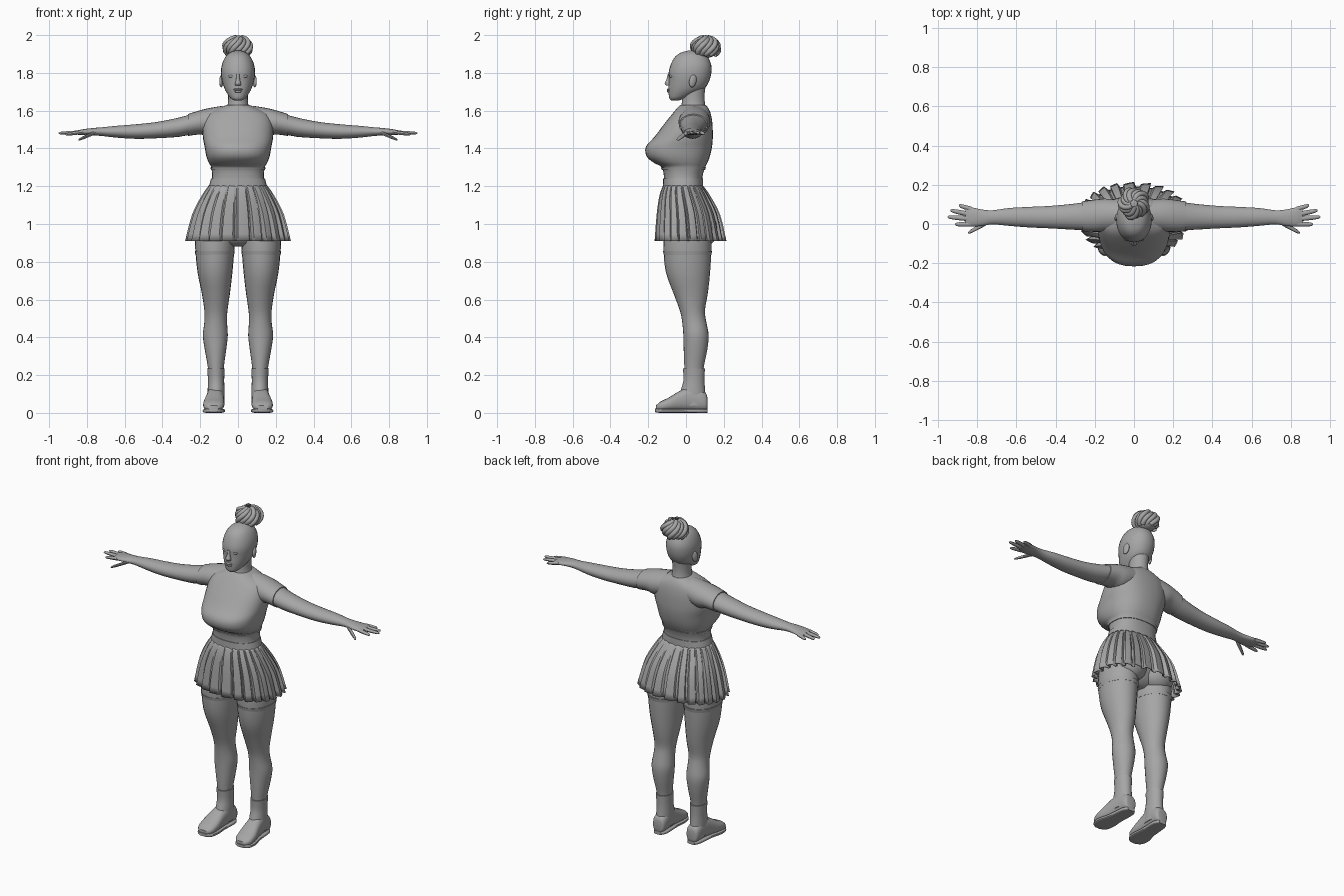
import bpy, bmesh, math
from mathutils import Vector

grey = bpy.data.materials.new("plain grey")
grey.diffuse_color = (0.38, 0.38, 0.38, 1)


def finish(ob, angle=40, mirror=False):
    ob.data.materials.append(grey)
    if mirror:
        ob.modifiers.new("mirror", 'MIRROR')
    bpy.ops.object.select_all(action='DESELECT')
    ob.select_set(True)
    bpy.context.view_layer.objects.active = ob
    bpy.ops.object.shade_smooth_by_angle(angle=math.radians(angle))
    return ob


def spline(rows, steps):
    # smooth in-between sections through the given ones
    out = []
    for i in range(len(rows) - 1):
        p0, p1 = rows[max(i - 1, 0)], rows[i]
        p2, p3 = rows[i + 1], rows[min(i + 2, len(rows) - 1)]
        for s in range(steps):
            t = s / steps
            out.append([0.5 * (2 * b + (c - a) * t + (2 * a - 5 * b + 4 * c - d) * t * t
                               + (3 * b - a - 3 * c + d) * t ** 3)
                        for a, b, c, d in zip(p0, p1, p2, p3)])
    return out + [list(rows[-1])]


def loft(name, rows, axis='z', n=2.0, sides=24, steps=3, mirror=False, pleats=0, caps=True):
    # each row: position on axis, sideways centre, half width, low edge, high edge
    # axis z: (z, x, hw, y front, y back); y: (y, x, hw, z, z); x: (x, y, hw, z, z)
    bm = bmesh.new()
    rings = []
    data = spline(rows, steps)
    for k, (t, c, r, lo, hi) in enumerate(data):
        ring = []
        for i in range(sides):
            a = 2 * math.pi * i / sides
            ca, sa = math.cos(a), math.sin(a)
            m = 1.0
            if pleats:
                ph = (i * pleats / sides) % 1
                m = 1 + (0.02 + 0.07 * k / len(data)) * (0.55 - ph if ph < 0.7 else -1.0)
            u = c + m * r * math.copysign(abs(ca) ** (2 / n), ca)
            v = (lo + hi) / 2 + m * (hi - lo) / 2 * math.copysign(abs(sa) ** (2 / n), sa)
            co = {'z': (u, v, t), 'y': (u, t, v), 'x': (t, u, v)}[axis]
            ring.append(bm.verts.new(co))
        rings.append(ring)
    for a, b in zip(rings, rings[1:]):
        for i in range(sides):
            j = (i + 1) % sides
            bm.faces.new((a[i], a[j], b[j], b[i]))
    if caps:
        bm.faces.new(rings[0])
        bm.faces.new(rings[-1])
    bmesh.ops.recalc_face_normals(bm, faces=bm.faces)
    me = bpy.data.meshes.new(name)
    bm.to_mesh(me)
    bm.free()
    ob = bpy.data.objects.new(name, me)
    bpy.context.collection.objects.link(ob)
    return finish(ob, 25 if pleats else 40, mirror)


def ball(name, loc, size, rot=(0, 0, 0), mirror=False):
    bpy.ops.mesh.primitive_uv_sphere_add(segments=16, ring_count=10, radius=1,
                                         location=loc, scale=size, rotation=rot)
    ob = bpy.context.object
    ob.name = name
    bpy.ops.object.transform_apply(location=True, rotation=True, scale=True)
    return finish(ob, 60, mirror)


# torso with fitted shirt
loft("shirt", [(1.19, 0, .148, -.115, .085), (1.25, 0, .137, -.117, .087), (1.30, 0, .142, -.128, .102),
               (1.325, 0, .155, -.172, .114), (1.36, 0, .168, -.21, .127), (1.41, 0, .177, -.212, .138),
               (1.46, 0, .186, -.168, .142), (1.53, 0, .185, -.115, .14), (1.58, 0, .165, -.075, .132),
               (1.61, 0, .11, -.05, .12), (1.63, 0, .06, -.03, .105)], n=2.4, sides=32)
loft("shirt_hem", [(1.285, 0, .143, -.127, .1), (1.30, 0, .146, -.133, .106)], n=2.4, sides=32, steps=1)
loft("collar", [(1.595, 0, .09, -.062, .118), (1.622, 0, .066, -.038, .112)], sides=24, steps=1)
loft("waistband", [(1.195, 0, .155, -.122, .091), (1.24, 0, .143, -.121, .09)], n=2.3, sides=32, steps=1)

# pleated skirt
skirt = loft("pleated_skirt", [(1.205, 0, .152, -.12, .088), (1.15, 0, .188, -.138, .125),
                               (1.05, 0, .235, -.15, .175), (.91, 0, .268, -.158, .206)],
             n=2.3, sides=240, steps=3, pleats=24, caps=False)
skirt.modifiers.new("cloth_thickness", 'SOLIDIFY').thickness = 0.004

# hips under the skirt
loft("hips", [(.88, 0, .05, -.04, .06), (.91, 0, .14, -.09, .1), (1.0, 0, .2, -.12, .14),
              (1.1, 0, .18, -.12, .12), (1.2, 0, .14, -.11, .08)], n=2.3)
ball("buttock", (.1, .085, .975), (.105, .085, .1), mirror=True)

# legs, stocking tops and boots
loft("leg", [(1.0, .115, .107, -.11, .13), (.9, .122, .106, -.12, .135), (.75, .122, .093, -.108, .128),
             (.63, .117, .074, -.065, .115), (.54, .117, .061, -.032, .1), (.48, .118, .06, -.02, .108),
             (.41, .12, .066, -.014, .12), (.33, .119, .056, -.012, .112), (.23, .117, .041, -.008, .092),
             (.12, .115, .036, 0, .085)], mirror=True)
loft("stocking_top", [(.835, .123, .102, -.117, .134), (.857, .123, .106, -.122, .139)],
     steps=1, mirror=True)
loft("boot_shaft", [(.235, .117, .046, -.016, .1), (.17, .116, .043, -.014, .098),
                    (.11, .116, .045, -.03, .102), (.04, .117, .045, -.04, .108)], mirror=True)
loft("boot_foot", [(.113, .116, .025, .02, .08), (.1, .116, .04, .01, .11), (.03, .118, .045, .01, .14),
                   (-.03, .123, .049, .01, .118), (-.09, .128, .056, .01, .082),
                   (-.135, .13, .05, .01, .06), (-.158, .13, .028, .015, .04)],
     axis='y', n=2.5, mirror=True)
loft("boot_sole", [(.115, .116, .025, 0, .02), (.08, .116, .044, 0, .022), (-.02, .122, .048, 0, .022),
                   (-.09, .128, .059, 0, .022), (-.14, .13, .05, 0, .022), (-.163, .13, .025, .004, .022)],
     axis='y', n=4, mirror=True)

# arms and short sleeves
loft("arm", [(.1, .045, .08, 1.47, 1.615), (.2, .042, .076, 1.482, 1.595), (.31, .037, .066, 1.462, 1.564),
             (.43, .035, .057, 1.454, 1.54), (.54, .035, .052, 1.451, 1.528), (.64, .036, .045, 1.457, 1.52),
             (.72, .034, .036, 1.466, 1.512), (.77, .032, .041, 1.469, 1.508), (.83, .036, .049, 1.471, 1.5),
             (.86, .04, .042, 1.474, 1.492)], axis='x', mirror=True)
loft("sleeve", [(.08, .045, .08, 1.48, 1.626), (.15, .045, .084, 1.465, 1.614), (.2, .042, .082, 1.474, 1.602),
                (.265, .039, .076, 1.466, 1.582)], axis='x', mirror=True)

# fingers: root x, root y, tip x, tip y, tip z
for name, rx, ry, tx, ty, tz in [("index_finger", .83, .0, .912, -.002, 1.474),
                                 ("middle_finger", .84, .027, .95, .036, 1.481),
                                 ("ring_finger", .84, .05, .935, .069, 1.481),
                                 ("little_finger", .825, .074, .893, .095, 1.478),
                                 ("thumb", .755, .005, .845, -.045, 1.445)]:
    z0 = 1.485
    rows = []
    for f, r in [(0, .013), (.35, .0125), (.7, .011), (.93, .008), (1, .003)]:
        z = z0 + (tz - z0) * f
        rows.append((rx + (tx - rx) * f, ry + (ty - ry) * f, r, z - r * .8, z + r * .8))
    loft(name, rows, axis='x', sides=10, steps=2, mirror=True)

# neck and head
loft("neck", [(1.58, 0, .075, -.04, .118), (1.63, 0, .055, -.024, .102), (1.68, 0, .052, -.02, .098),
              (1.74, 0, .055, -.02, .105)])
loft("head", [(1.655, 0, .02, -.078, -.035), (1.665, 0, .038, -.088, -.005), (1.69, 0, .057, -.092, .05),
              (1.72, 0, .073, -.093, .1), (1.76, 0, .085, -.091, .124), (1.80, 0, .09, -.092, .134),
              (1.84, 0, .086, -.082, .134), (1.88, 0, .07, -.062, .118), (1.905, 0, .047, -.032, .092),
              (1.918, 0, .015, .01, .05)], n=2.15, sides=28)
loft("nose", [(1.795, 0, .008, -.096, -.075), (1.765, 0, .01, -.103, -.08), (1.745, 0, .016, -.113, -.08),
              (1.733, 0, .015, -.104, -.08)], sides=12)
ball("upper_lip", (0, -.092, 1.712), (.024, .01, .006))
ball("lower_lip", (0, -.091, 1.702), (.02, .01, .007))
ball("eyelid", (.034, -.077, 1.782), (.017, .011, .008), mirror=True)
ball("ear", (.088, .036, 1.757), (.01, .02, .034), (math.radians(-12), 0, math.radians(18)), mirror=True)

# hair bun of twisted strands
ball("bun_core", (0, .105, 1.93), (.066, .066, .052))
centre = Vector((0, .105, 1.935))
cu = bpy.data.curves.new("bun_strands", 'CURVE')
cu.dimensions = '3D'
cu.bevel_depth = 0.0145
cu.bevel_resolution = 2
for j in range(13):
    sp = cu.splines.new('POLY')
    sp.points.add(11)
    for i, p in enumerate(sp.points):
        t = i / 11
        lat = -0.85 + 2.2 * t
        lon = 2 * math.pi * j / 13 + 1.5 * t
        bump = 0.94 + 0.08 * math.sin(j * 2.4 + 3 * t)
        q = centre + bump * Vector((.071 * math.cos(lat) * math.cos(lon),
                                    .071 * math.cos(lat) * math.sin(lon), .052 * math.sin(lat)))
        p.co = (*q, 1)
strands = bpy.data.objects.new("bun_strands", cu)
bpy.context.collection.objects.link(strands)
bpy.ops.object.select_all(action='DESELECT')
strands.select_set(True)
bpy.context.view_layer.objects.active = strands
bpy.ops.object.convert(target='MESH')
finish(bpy.context.object, 50)
